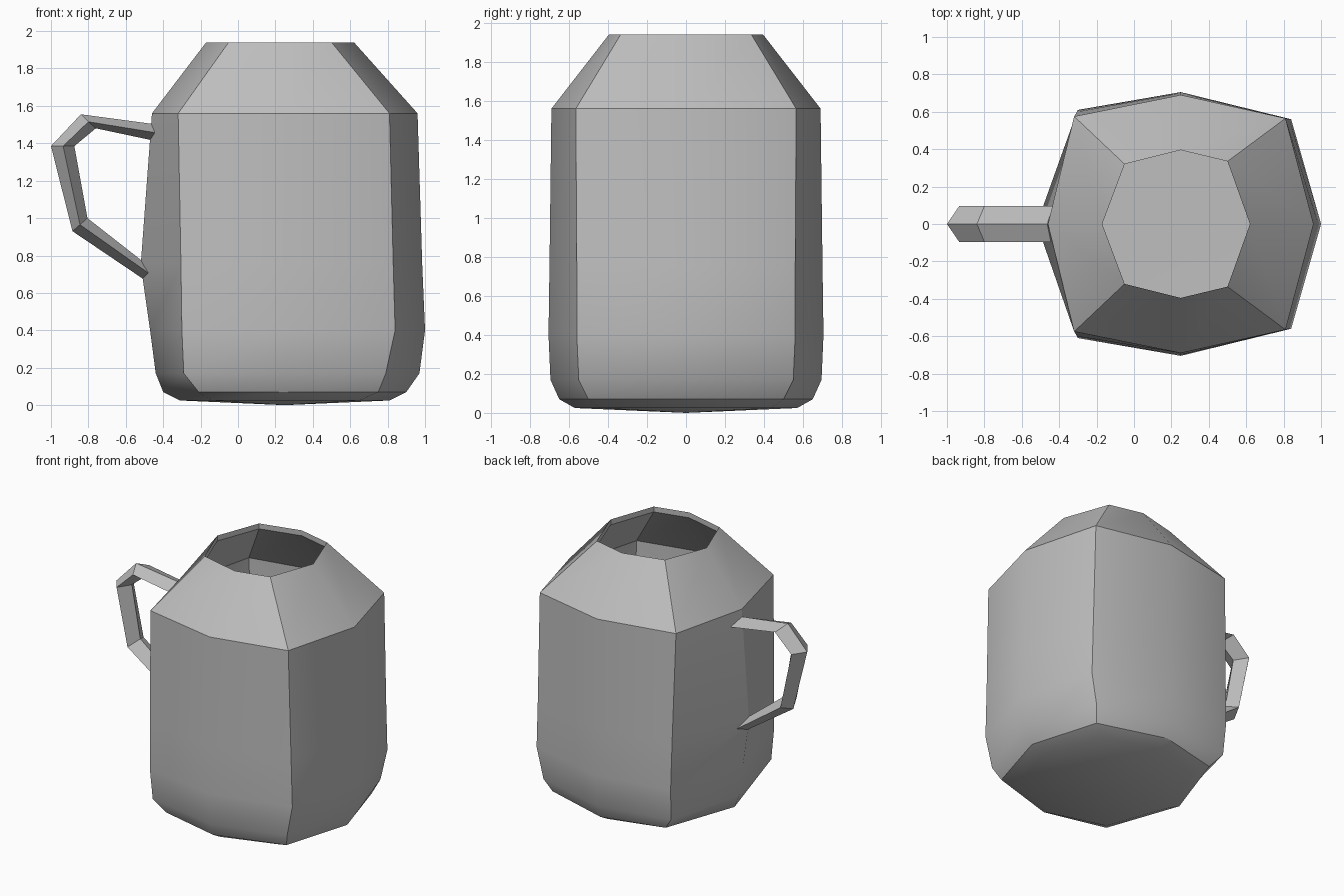
import bpy
import bmesh
import math

cube = bpy.data.objects.get("Cube")
if cube:
    bpy.data.objects.remove(cube, do_unlink=True)

grey = bpy.data.materials.new("plain grey")
grey.use_nodes = True
colour = (0.52, 0.52, 0.52, 1)
grey.diffuse_color = colour
grey.node_tree.nodes["Principled BSDF"].inputs["Base Color"].default_value = colour

AXIS = 0.25


def finish(name, bm, smooth):
    """Turn a bmesh into a named, shaded object."""
    bmesh.ops.recalc_face_normals(bm, faces=bm.faces)
    mesh = bpy.data.meshes.new(name)
    bm.to_mesh(mesh)
    bm.free()
    mesh.materials.append(grey)
    obj = bpy.data.objects.new(name, mesh)
    bpy.context.collection.objects.link(obj)
    if smooth:
        bpy.ops.object.select_all(action='DESELECT')
        obj.select_set(True)
        bpy.context.view_layer.objects.active = obj
        bpy.ops.object.shade_smooth_by_angle(angle=math.radians(32))
    return obj


def bridge(bm, lower, upper):
    """Join two rings of vertices with quads."""
    count = len(lower)
    for i in range(count):
        j = (i + 1) % count
        bm.faces.new((lower[i], lower[j], upper[j], upper[i]))


def close_ring(bm, ring, z):
    """Close a ring with a fan to a point on the axis."""
    tip = bm.verts.new((AXIS, 0, z))
    for i, vert in enumerate(ring):
        bm.faces.new((vert, ring[(i + 1) % len(ring)], tip))


def octagon(bm, row, z=None, scale=1.0):
    """Eight-sided ring, mirrored front to back."""
    height, right, rx, ry, side, lx, ly, left = row
    half = [(right, 0), (rx, ry), (AXIS, side), (lx, ly), (left, 0)]
    points = half + [(x, -y) for x, y in reversed(half[1:-1])]
    z = height if z is None else z
    return [bm.verts.new((AXIS + (x - AXIS) * scale, y * scale, z)) for x, y in points]


# Jug body: height, then the half outline from the +x corner to the -x corner
rim = (1.94, 0.62, 0.5, 0.335, 0.395, -0.05, 0.32, -0.17)
shoulder = (1.56, 0.96, 0.81, 0.565, 0.69, -0.32, 0.575, -0.46)
belly = (0.75, 0.985, 0.83, 0.56, 0.7, -0.305, 0.6, -0.52)
waist = (0.4, 1.0, 0.84, 0.56, 0.705, -0.3, 0.61, -0.47)
base = (0.17, 0.97, 0.79, 0.55, 0.695, -0.29, 0.59, -0.44)
bevel = (0.07, 0.9, 0.75, 0.5, 0.65, -0.21, 0.54, -0.4)
foot = (0.025, 0.81, 0.65, 0.44, 0.57, -0.14, 0.46, -0.31)

bm = bmesh.new()
rings = [octagon(bm, row) for row in (foot, bevel, base, waist, belly, shoulder, rim)]
# Short upright lip, then the hollow inside down to the floor
rings.append(octagon(bm, rim, z=1.9))
rings.append(octagon(bm, shoulder, z=1.53, scale=0.96))
rings.append(octagon(bm, waist, scale=0.96))
rings.append(octagon(bm, bevel, z=0.08, scale=0.95))
for lower, upper in zip(rings, rings[1:]):
    bridge(bm, lower, upper)
close_ring(bm, rings[0], 0)
close_ring(bm, rings[-1], 0.07)
finish("jug_body", bm, True)

# Handle: diamond section swept along outer, middle and inner edge points (x, z)
outer = [(-0.43, 1.5), (-0.84, 1.555), (-1, 1.385), (-0.885, 0.93), (-0.5, 0.67)]
middle = [(-0.43, 1.455), (-0.8, 1.515), (-0.935, 1.385), (-0.845, 0.965), (-0.47, 0.7)]
inner = [(-0.43, 1.41), (-0.76, 1.48), (-0.875, 1.385), (-0.805, 1), (-0.46, 0.73)]
WIDTH = 0.095

bm = bmesh.new()
sections = []
for (ox, oz), (mx, mz), (ix, iz) in zip(outer, middle, inner):
    corners = [(ox, 0, oz), (mx, WIDTH, mz), (ix, 0, iz), (mx, -WIDTH, mz)]
    sections.append([bm.verts.new(c) for c in corners])
for start, end in zip(sections, sections[1:]):
    bridge(bm, start, end)
bm.faces.new(sections[0])
bm.faces.new(sections[-1])
finish("handle", bm, False)
